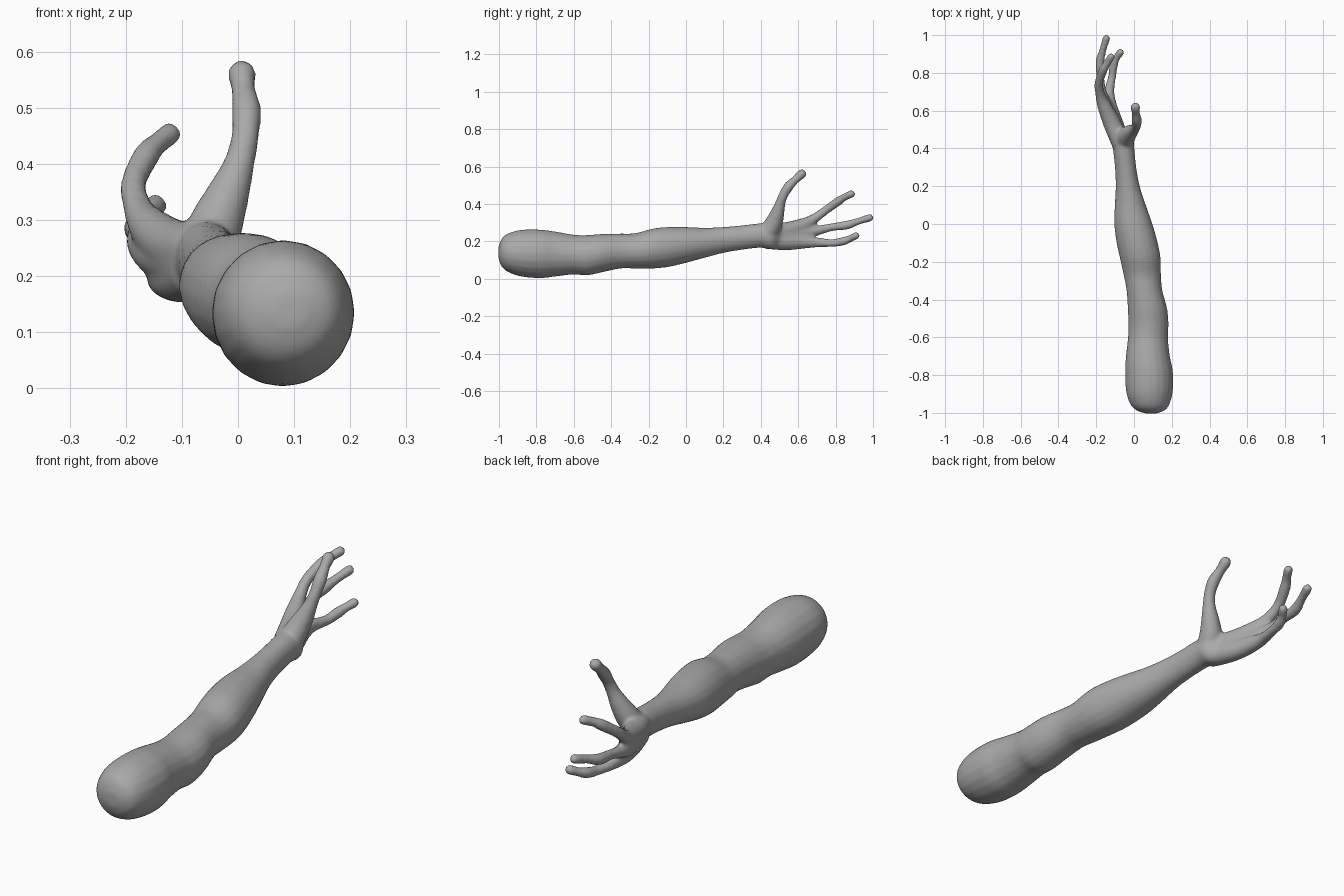
import bpy, bmesh, math
from mathutils import Vector

SIDES, STEPS = 20, 4

skin = bpy.data.materials.new("grey skin")
skin.diffuse_color = (0.4, 0.4, 0.4, 1)


def spline(rows):
    """Smooth curve through control rows of any width."""
    pts = [Vector(r) for r in rows]
    out = []
    for i in range(len(pts) - 1):
        a, b = pts[max(i - 1, 0)], pts[i]
        c, d = pts[i + 1], pts[min(i + 2, len(pts) - 1)]
        for k in range(STEPS):
            t = k / STEPS
            out.append(b + (c - a) * (t / 2) + (a * 2 - b * 5 + c * 4 - d) * (t * t / 2)
                       + (b * 3 - a - c * 3 + d) * (t ** 3 / 2))
    out.append(pts[-1])
    return out


def loft(bm, rings):
    """Skin a list of point rings and close both ends."""
    rows = [[bm.verts.new(p) for p in ring] for ring in rings]
    for a, b in zip(rows, rows[1:]):
        for i in range(SIDES):
            j = (i + 1) % SIDES
            bm.faces.new((a[i], a[j], b[j], b[i]))
    bm.faces.new(rows[0][::-1])
    bm.faces.new(rows[-1])


ANGLES = [2 * math.pi * i / SIDES for i in range(SIDES)]


def limb(bm, sections):
    """Elliptical rings: y, left, right, bottom, top."""
    rings = []
    for y, l, r, b, t in spline(sections):
        rings.append([((l + r) / 2 + (r - l) / 2 * math.cos(a), y,
                       (b + t) / 2 + (t - b) / 2 * math.sin(a)) for a in ANGLES])
    loft(bm, rings)


def digit(bm, path):
    """Round tube along x, y, z, radius with a domed tip."""
    pts = spline(path)
    rings = []

    def ring(c, d, r):
        u = d.cross(Vector((1, 0, 0))).normalized()
        v = d.cross(u)
        rings.append([c + (u * math.cos(a) + v * math.sin(a)) * r for a in ANGLES])

    for i, p in enumerate(pts):
        d = (pts[min(i + 1, len(pts) - 1)] - pts[max(i - 1, 0)]).xyz.normalized()
        ring(p.xyz, d, p[3])
    for a in (0.4, 0.8, 1.15, 1.45):
        ring(p.xyz + d * p[3] * math.sin(a), d, p[3] * math.cos(a))
    loft(bm, rings)


bm = bmesh.new()

# Upper arm, elbow, forearm and wrist
limb(bm, [
    (-1.003, 0.06, 0.12, 0.11, 0.17),
    (-0.985, 0.01, 0.165, 0.065, 0.215),
    (-0.95, -0.022, 0.19, 0.035, 0.243),
    (-0.88, -0.043, 0.206, 0.012, 0.262),
    (-0.78, -0.047, 0.206, 0.003, 0.263),
    (-0.70, -0.043, 0.19, 0.012, 0.253),
    (-0.60, -0.032, 0.18, 0.023, 0.236),
    (-0.53, -0.030, 0.183, 0.018, 0.234),
    (-0.45, -0.033, 0.176, 0.034, 0.24),
    (-0.35, -0.040, 0.15, 0.055, 0.242),
    (-0.27, -0.055, 0.143, 0.055, 0.244),
    (-0.18, -0.075, 0.141, 0.055, 0.268),
    (-0.10, -0.092, 0.126, 0.062, 0.277),
    (0.00, -0.105, 0.098, 0.085, 0.277),
    (0.10, -0.102, 0.063, 0.112, 0.273),
    (0.20, -0.097, 0.031, 0.138, 0.277),
    (0.30, -0.101, 0.012, 0.155, 0.286),
    (0.40, -0.112, 0.002, 0.166, 0.297),
    (0.46, -0.118, -0.005, 0.157, 0.293),
    (0.51, -0.115, -0.05, 0.175, 0.27)])

# Thumb
digit(bm, [
    (-0.055, 0.43, 0.235, 0.052), (-0.04, 0.465, 0.29, 0.049),
    (-0.018, 0.487, 0.345, 0.039), (0.002, 0.503, 0.40, 0.028),
    (0.013, 0.522, 0.45, 0.025), (0.015, 0.55, 0.495, 0.027),
    (0.01, 0.585, 0.53, 0.022), (0.007, 0.618, 0.56, 0.026)])

# Three fingers, each starting as a ray of the palm
digit(bm, [
    (-0.07, 0.43, 0.245, 0.05), (-0.115, 0.53, 0.255, 0.047),
    (-0.155, 0.62, 0.285, 0.038), (-0.177, 0.68, 0.318, 0.027),
    (-0.186, 0.745, 0.365, 0.023), (-0.163, 0.815, 0.415, 0.024),
    (-0.145, 0.845, 0.435, 0.020), (-0.122, 0.884, 0.453, 0.021)])
digit(bm, [
    (-0.07, 0.43, 0.225, 0.05), (-0.11, 0.53, 0.23, 0.045),
    (-0.148, 0.62, 0.24, 0.038), (-0.172, 0.70, 0.257, 0.027),
    (-0.178, 0.78, 0.276, 0.021), (-0.18, 0.86, 0.287, 0.024),
    (-0.165, 0.92, 0.307, 0.019), (-0.147, 0.982, 0.326, 0.021)])
digit(bm, [
    (-0.07, 0.43, 0.21, 0.05), (-0.10, 0.53, 0.197, 0.045),
    (-0.125, 0.62, 0.197, 0.037), (-0.131, 0.70, 0.195, 0.027),
    (-0.116, 0.78, 0.191, 0.021), (-0.107, 0.845, 0.202, 0.023),
    (-0.092, 0.88, 0.216, 0.019), (-0.073, 0.908, 0.230, 0.021)])

bmesh.ops.recalc_face_normals(bm, faces=bm.faces)
mesh = bpy.data.meshes.new("arm_and_hand")
bm.to_mesh(mesh)
bm.free()
mesh.materials.append(skin)
arm = bpy.data.objects.new("arm_and_hand", mesh)
bpy.context.collection.objects.link(arm)
for face in mesh.polygons:
    face.use_smooth = True

# Fuse the parts into one soft skin
fuse = arm.modifiers.new("fuse", "REMESH")
fuse.mode = "VOXEL"
fuse.voxel_size = 0.008
fuse.use_smooth_shade = True
soften = arm.modifiers.new("soften", "SMOOTH")
soften.factor = 0.5
soften.iterations = 8
